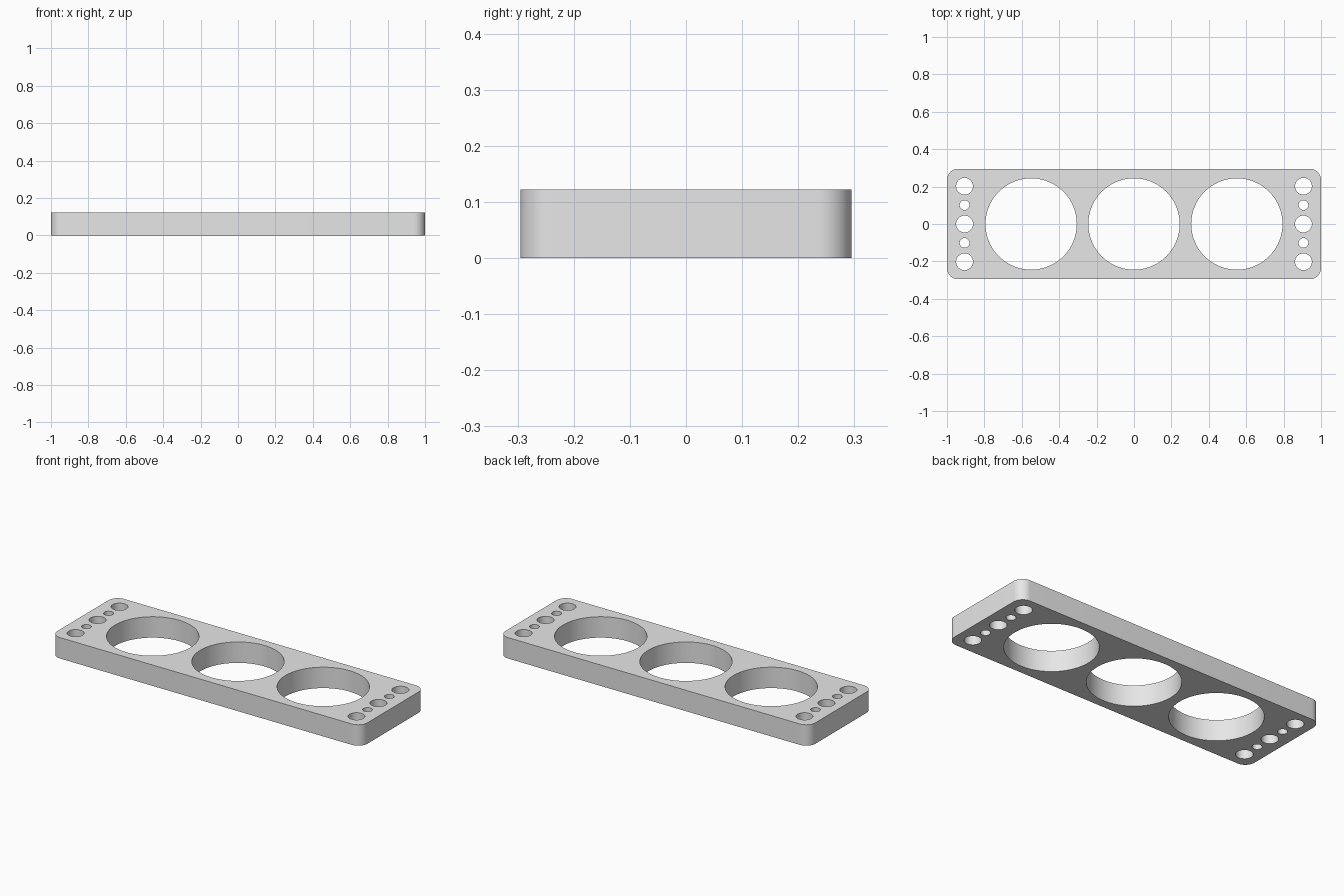
import bpy, bmesh
from math import cos, sin, pi, radians

if "Cube" in bpy.data.objects:
    bpy.data.objects.remove(bpy.data.objects["Cube"], do_unlink=True)

HALF_X, HALF_Y, HEIGHT, CORNER = 1.0, 0.295, 0.122, 0.06


def arc(cx, cy, r, start, sweep, steps):
    """Points along an arc, start point included and end point left out."""
    return [(cx + r * cos(start + sweep * i / steps),
             cy + r * sin(start + sweep * i / steps)) for i in range(steps)]


def add_loop(bm, points):
    verts = [bm.verts.new((x, y, 0)) for x, y in points]
    for a, b in zip(verts, verts[1:] + verts[:1]):
        bm.edges.new((a, b))


bm = bmesh.new()

# Rounded rectangular outline
outline = []
for k, (sx, sy) in enumerate([(1, 1), (-1, 1), (-1, -1), (1, -1)]):
    outline += arc(sx * (HALF_X - CORNER), sy * (HALF_Y - CORNER),
                   CORNER, k * pi / 2, pi / 2, 12)
    end = (k + 1) * pi / 2
    outline.append((sx * (HALF_X - CORNER) + CORNER * cos(end),
                    sy * (HALF_Y - CORNER) + CORNER * sin(end)))
add_loop(bm, outline)

# Three large openings
for x in (-0.55, 0, 0.55):
    add_loop(bm, arc(x, 0, 0.244, 0, 2 * pi, 96))

# Row of alternating bolt holes at each end
for x in (-0.906, 0.906):
    for i in range(-2, 3):
        radius = 0.026 if i % 2 else 0.045
        add_loop(bm, arc(x, i * 0.101, radius, 0, 2 * pi, 40))

# Fill the profile and extrude it to a plate
bmesh.ops.triangle_fill(bm, use_beauty=True, use_dissolve=False, edges=bm.edges[:])
result = bmesh.ops.extrude_face_region(bm, geom=bm.faces[:], use_keep_orig=True)
top = [g for g in result["geom"] if isinstance(g, bmesh.types.BMVert)]
bmesh.ops.translate(bm, verts=top, vec=(0, 0, HEIGHT))
bmesh.ops.recalc_face_normals(bm, faces=bm.faces[:])

mesh = bpy.data.meshes.new("plate")
bm.to_mesh(mesh)
bm.free()
plate = bpy.data.objects.new("plate", mesh)
bpy.context.collection.objects.link(plate)

# Plain grey material
grey = bpy.data.materials.new("light grey")
grey.use_nodes = True
color = (0.8, 0.8, 0.8, 1)
grey.diffuse_color = color
grey.node_tree.nodes["Principled BSDF"].inputs["Base Color"].default_value = color
mesh.materials.append(grey)

# Smooth curved walls with crisp rims
bpy.ops.object.select_all(action="DESELECT")
plate.select_set(True)
bpy.context.view_layer.objects.active = plate
bpy.ops.object.shade_smooth_by_angle(angle=radians(30))
